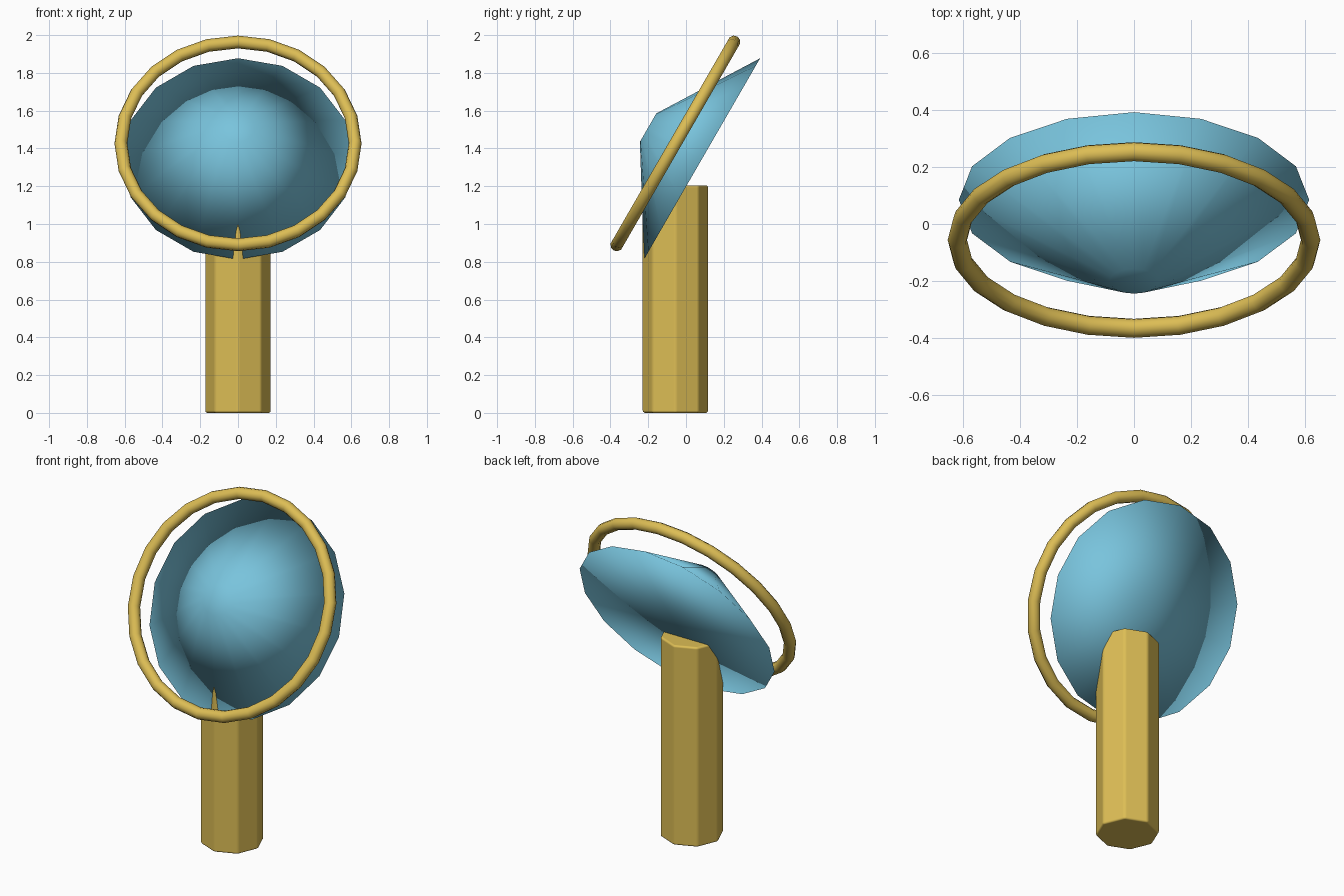
import bpy
import bmesh
from math import radians
from mathutils import Matrix, Vector

cube = bpy.data.objects.get("Cube")
if cube:
    bpy.data.objects.remove(cube, do_unlink=True)


def material(name, color):
    mat = bpy.data.materials.new(name)
    mat.use_nodes = True
    mat.diffuse_color = (*color, 1)
    mat.node_tree.nodes["Principled BSDF"].inputs["Base Color"].default_value = (*color, 1)
    return mat


gold = material("gold", (0.72, 0.51, 0.09))
blue = material("sky blue", (0.19, 0.55, 0.72))


def finish(obj, name, mat):
    """Name the part, colour it and shade it smooth."""
    obj.name = obj.data.name = name
    obj.data.materials.append(mat)
    for face in obj.data.polygons:
        face.use_smooth = True
    return obj


def frustum(name, mat, sides, r_bottom, r_top, height, matrix, fan):
    """Frustum whose base centre lies at the matrix origin."""
    bm = bmesh.new()
    bmesh.ops.create_cone(bm, cap_ends=True, cap_tris=fan, segments=sides,
                          radius1=r_bottom, radius2=r_top, depth=height,
                          matrix=matrix @ Matrix.Translation((0, 0, height / 2)))
    mesh = bpy.data.meshes.new(name)
    bm.to_mesh(mesh)
    bm.free()
    obj = bpy.data.objects.new(name, mesh)
    bpy.context.collection.objects.link(obj)
    return finish(obj, name, mat)


# Shared tilt of the dish and ring: facing forward and upward
tilt = Matrix.Rotation(radians(60), 4, 'X')
dish_center = Vector((0, 0.085, 1.345))

# Octagonal post with softened edges
post = frustum("post", gold, 8, 0.175, 0.175, 1.205,
               Matrix.Translation((0, -0.056, 0)), False)
bevel = post.modifiers.new("soft edges", 'BEVEL')
bevel.width = 0.012
bevel.segments = 2
bevel.harden_normals = True

# Blunt conical dish, shaded smoothly across its rim
frustum("dish", blue, 16, 0.615, 0.087, 0.33,
        Matrix.Translation(dish_center) @ tilt, True)

# Ring floating around the front of the dish
ring_center = dish_center + tilt.to_3x3() @ Vector((0, 0, 0.163))
bpy.ops.mesh.primitive_torus_add(location=ring_center, rotation=(radians(60), 0, 0),
                                 major_segments=24, minor_segments=10,
                                 major_radius=0.62, minor_radius=0.034)
finish(bpy.context.object, "ring", gold)
